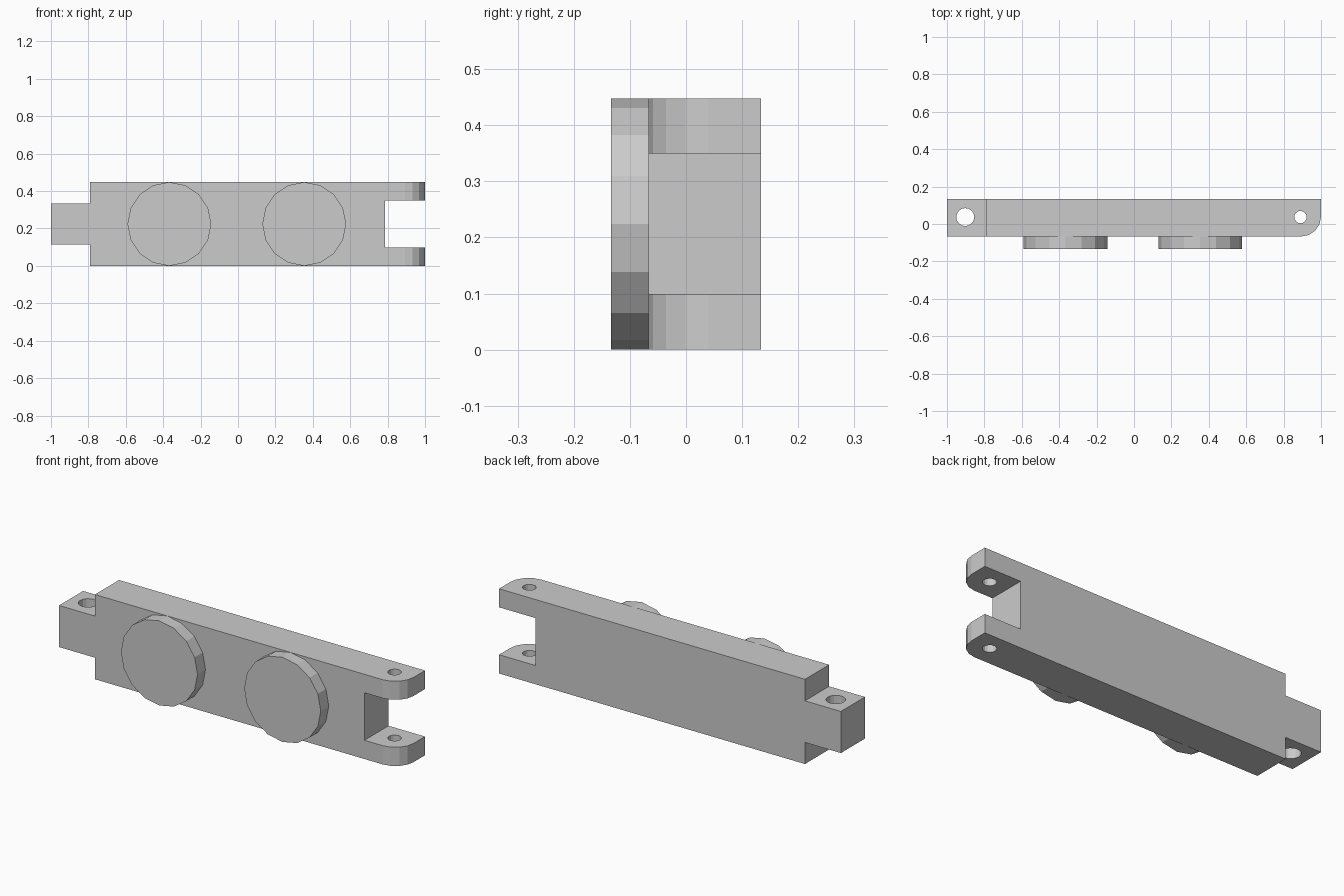
import bpy, bmesh
from math import cos, sin, pi, radians
from mathutils import Matrix

if "Cube" in bpy.data.objects:
    bpy.data.objects.remove(bpy.data.objects["Cube"])

Y0, Y1, H = -0.067, 0.134, 0.448      # bar front, bar back, height
PIN_Y = 0.037                         # hinge pin axis


def finish(name, bm):
    bmesh.ops.recalc_face_normals(bm, faces=bm.faces)
    mesh = bpy.data.meshes.new(name)
    bm.to_mesh(mesh)
    bm.free()
    obj = bpy.data.objects.new(name, mesh)
    bpy.context.collection.objects.link(obj)
    return obj


def prism(name, outline, z0, z1):
    bm = bmesh.new()
    face = bm.faces.new([bm.verts.new((x, y, z0)) for x, y in outline])
    top = bmesh.ops.extrude_face_region(bm, geom=[face])["geom"]
    verts = [v for v in top if isinstance(v, bmesh.types.BMVert)]
    bmesh.ops.translate(bm, vec=(0, 0, z1 - z0), verts=verts)
    return finish(name, bm)


def box(name, x0, x1, z0, z1):
    return prism(name, [(x0, -0.3), (x1, -0.3), (x1, 0.3), (x0, 0.3)], z0, z1)


def pin_hole(name, x, r):
    ring = [(x + r * cos(i * pi / 8), PIN_Y + r * sin(i * pi / 8)) for i in range(16)]
    return prism(name, ring, -0.1, H + 0.1)


def cut(target, cutter):
    mod = target.modifiers.new("cut", 'BOOLEAN')
    mod.operation = 'DIFFERENCE'
    mod.solver = 'EXACT'
    mod.object = cutter
    bpy.context.view_layer.objects.active = target
    bpy.ops.object.modifier_apply(modifier=mod.name)
    bpy.data.objects.remove(cutter, do_unlink=True)


# Link bar with a rounded front corner at the fork end
R = 0.107
corner = [(1 - R + R * cos(a), Y0 + R + R * sin(a))
          for a in (radians(-90 + 22.5 * i) for i in range(5))]
bar = prism("link_bar", [(-1, Y0)] + corner + [(1, Y1), (-1, Y1)], 0, H)

# Fork slot, tongue shoulders and hinge pin holes
cut(bar, box("fork_slot", 0.787, 1.2, 0.099, 0.35))
cut(bar, box("lower_shoulder", -1.2, -0.79, -0.2, 0.114))
cut(bar, box("upper_shoulder", -1.2, -0.79, 0.334, 0.7))
cut(bar, pin_hole("tongue_hole", -0.902, 0.048))
cut(bar, pin_hole("fork_hole", 0.89, 0.033))

# Round studs on the front
for name, x in (("left_stud", -0.367), ("right_stud", 0.354)):
    bm = bmesh.new()
    place = Matrix.Translation((x, (Y0 - 0.134) / 2, H / 2)) @ Matrix.Rotation(pi / 2, 4, 'X')
    bmesh.ops.create_cone(bm, cap_ends=True, segments=16, radius1=H / 2, radius2=H / 2,
                          depth=Y0 + 0.134, matrix=place)
    finish(name, bm)
